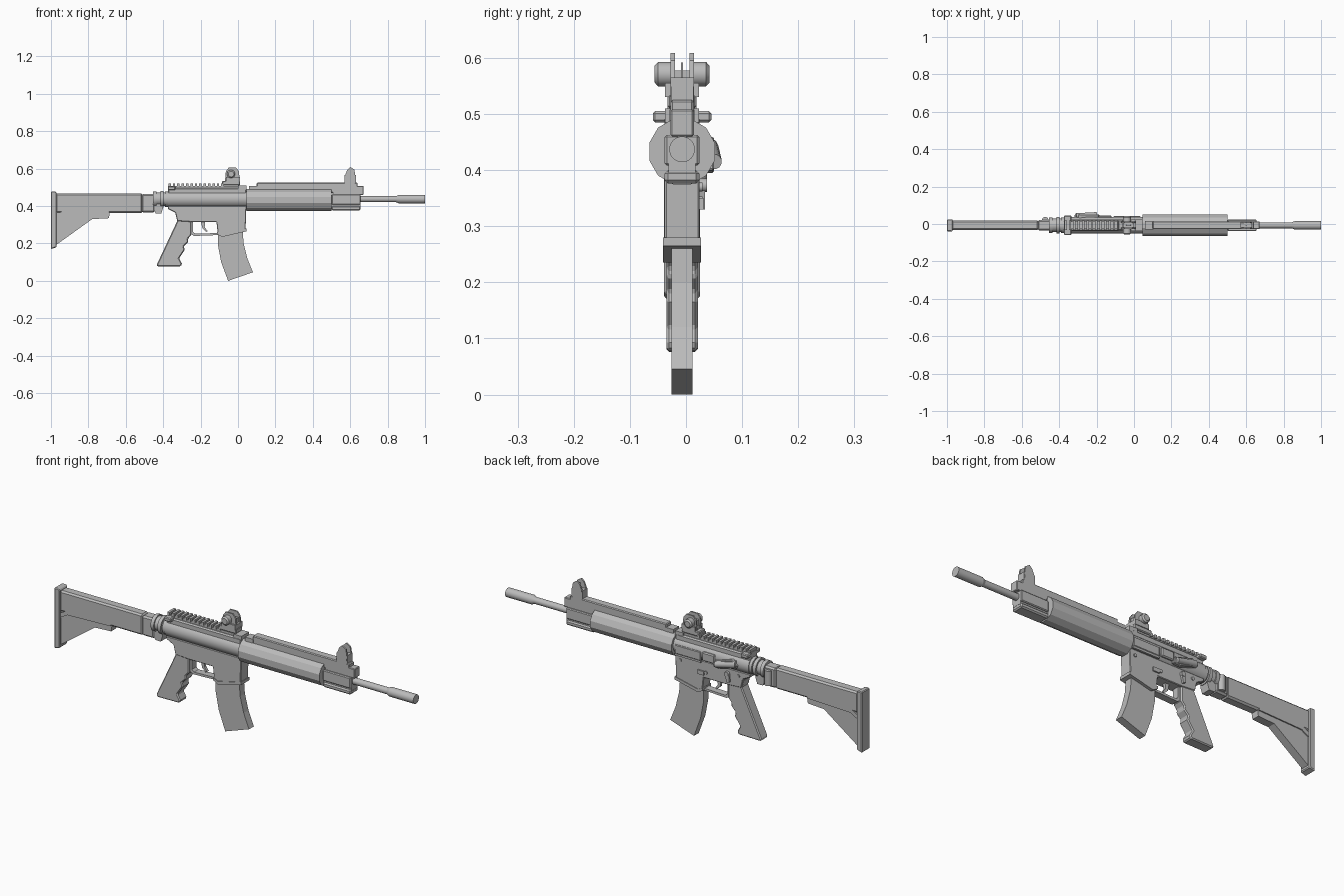
import bpy, bmesh, math
from mathutils import Matrix, Vector

MID = -0.007   # centre plane of the body
BORE = 0.437   # height of the barrel axis

cube = bpy.data.objects.get("Cube")
if cube:
    bpy.data.objects.remove(cube, do_unlink=True)

grey = bpy.data.materials.new("plain grey")
grey.use_nodes = True
COLOUR = (0.5, 0.5, 0.5, 1)
grey.diffuse_color = COLOUR
grey.node_tree.nodes["Principled BSDF"].inputs["Base Color"].default_value = COLOUR


def finish(name, bm, bevel=0.0, smooth=False):
    """Turn a bmesh into a named, coloured object."""
    bmesh.ops.recalc_face_normals(bm, faces=bm.faces)
    mesh = bpy.data.meshes.new(name)
    bm.to_mesh(mesh)
    bm.free()
    mesh.materials.append(grey)
    obj = bpy.data.objects.new(name, mesh)
    bpy.context.collection.objects.link(obj)
    if bevel:
        mod = obj.modifiers.new("chamfer", "BEVEL")
        mod.width, mod.segments = bevel, 1
        mod.limit_method, mod.angle_limit = "ANGLE", math.radians(50)
    if smooth:
        bpy.ops.object.select_all(action="DESELECT")
        obj.select_set(True)
        bpy.context.view_layer.objects.active = obj
        bpy.ops.object.shade_smooth_by_angle(angle=math.radians(35))
    return obj


def plate(name, points, half, offset=0.0, bevel=0.0):
    """Side outline (x, z) given thickness across the body."""
    bm = bmesh.new()
    low = MID + offset - half
    face = bm.faces.new([bm.verts.new((x, low, z)) for x, z in points])
    grown = bmesh.ops.extrude_face_region(bm, geom=[face])["geom"]
    moved = [v for v in grown if isinstance(v, bmesh.types.BMVert)]
    bmesh.ops.translate(bm, verts=moved, vec=(0, 2 * half, 0))
    return finish(name, bm, bevel)


def block(name, x0, x1, z0, z1, half, offset=0.0, bevel=0.0):
    return plate(name, [(x0, z0), (x1, z0), (x1, z1), (x0, z1)], half, offset, bevel)


def rod(name, start, end, radius, tip=None, sides=20, smooth=True):
    """Cylinder or cone between two points."""
    a, b = Vector(start), Vector(end)
    axis = b - a
    bm = bmesh.new()
    turn = axis.to_track_quat("Z", "Y").to_matrix().to_4x4()
    spin = Matrix.Rotation(math.pi / sides, 4, "Z")
    bmesh.ops.create_cone(bm, cap_ends=True, segments=sides, radius1=radius,
                          radius2=radius if tip is None else tip, depth=axis.length,
                          matrix=Matrix.Translation((a + b) / 2) @ turn @ spin)
    return finish(name, bm, smooth=smooth)


def tube(name, x0, x1, radius, tip=None, sides=20, smooth=True, z=BORE):
    return rod(name, (x0, MID, z), (x1, MID, z), radius, tip, sides, smooth)


def cross(name, x, z, y0, y1, radius, tip=None, sides=16):
    return rod(name, (x, y0, z), (x, y1, z), radius, tip, sides)


# Shoulder stock
plate("butt_plate", [(-1, .17), (-.97, .18), (-.97, .47), (-.975, .478), (-1, .478)],
      .032, bevel=.004)
block("stock_body", -.975, -.51, .363, .468, .026, bevel=.008)
plate("stock_web", [(-.975, .19), (-.78, .33), (-.69, .335), (-.685, .37), (-.975, .37)], .02)
plate("stock_side_rib", [(-.975, .33), (-.93, .355), (-.69, .363), (-.69, .372),
                         (-.94, .372), (-.975, .352)], .026)
block("stock_front", -.515, -.445, .365, .465, .028, bevel=.008)
plate("stock_hinge", [(-.45, .38), (-.44, .36), (-.41, .36), (-.40, .39), (-.41, .45),
                      (-.45, .45)], .024)
rod("hinge_pin", (-.475, .02, .375), (-.475, .02, .45), .018, sides=12)

# Rings joining stock and receiver
tube("buffer_neck", -.45, -.36, .036)
for i, x in enumerate((-.455, -.415, -.39)):
    tube(f"buffer_ring_{i}", x, x + .018, .042 + .003 * (i % 2))

# Upper receiver
tube("upper_receiver", -.375, .045, .046, sides=16)
block("receiver_top", -.375, .045, .44, .497, .031, bevel=.006)
block("charging_handle", -.375, -.335, .485, .505, .052, bevel=.004)
block("rail_base", -.375, .0, .49, .508, .021)
for i in range(13):
    x = -.372 + i * .0235
    block(f"rail_tooth_{i}", x, x + .013, .504, .521, .026)
block("receiver_front_collar", .0, .045, .485, .51, .03)

# Lower receiver, magazine well and grip
plate("lower_receiver", [(-.375, .40), (-.375, .385), (-.335, .365), (-.325, .32),
                         (-.25, .315), (-.115, .315), (-.108, .25), (-.085, .24),
                         (.04, .27), (.045, .40)], .031, bevel=.003)
plate("magazine_well_lip", [(-.112, .25), (-.085, .235), (.045, .265), (.045, .28),
                            (-.085, .25), (-.112, .263)], .034)
plate("magazine", [(-.107, .26), (-.107, .19), (-.09, .10), (-.053, .0), (.08, .046),
                   (.05, .12), (.03, .20), (.025, .27)], .019)
plate("pistol_grip", [(-.335, .36), (-.325, .32), (-.435, .085), (-.43, .076), (-.305, .078),
                      (-.30, .093), (-.315, .12), (-.285, .165), (-.29, .185), (-.265, .21),
                      (-.268, .225), (-.25, .245), (-.25, .34)], .028, bevel=.005)
plate("trigger_guard", [(-.252, .32), (-.252, .25), (-.235, .24), (-.105, .245), (-.105, .256),
                        (-.228, .252), (-.24, .262), (-.24, .32)], .018)
plate("trigger", [(-.20, .32), (-.19, .28), (-.17, .262), (-.163, .266), (-.178, .288),
                  (-.175, .32)], .007)

# Controls on the left side
plate("bolt_lever", [(-.32, .435), (-.29, .46), (-.19, .43), (-.185, .40), (-.22, .395),
                     (-.30, .42)], .01, .047, bevel=.003)
rod("forward_assist", (-.31, .04, .44), (-.20, .05, .415), .018, .014, sides=12)
block("port_deflector", -.19, -.12, .41, .455, .008, .045, bevel=.005)
block("ejection_port_cover", -.11, .035, .405, .45, .006, .043, bevel=.003)
block("port_hinge", -.11, .035, .395, .405, .005, .042)
plate("selector_lever", [(-.262, .375), (-.265, .335), (-.25, .33), (-.24, .375)], .005, .036)
cross("selector_pivot", -.25, .373, .02, .037, .012)
for x, z in ((-.31, .375), (-.13, .345), (.015, .37)):
    cross("receiver_pin", x, z, .02, .029, .008)
block("magazine_release", -.12, -.085, .33, .35, .004, .034)

# Handguard and upper bar
tube("handguard", .045, .50, .0605, sides=12, smooth=False, z=.433)
block("handguard_bar_rear", .06, .105, .47, .508, .022)
block("handguard_bar", .10, .64, .47, .525, .021, bevel=.004)

# Front block with its sight
block("front_block_lower", .50, .655, .376, .40, .031, bevel=.006)
block("front_block_waist", .50, .655, .395, .415, .024)
block("front_block", .50, .655, .408, .463, .031, bevel=.004)
block("front_block_top", .505, .672, .46, .508, .021, bevel=.003)
block("front_sight_base", .57, .63, .50, .565, .02)
for side in (-1, 1):
    plate("front_sight_ear", [(.57, .51), (.573, .565), (.585, .595), (.60, .609), (.622, .595),
                              (.628, .56), (.625, .51)], .004, side * .017)
block("front_sight_post", .595, .605, .56, .592, .002)

# Barrel and muzzle
tube("barrel", .50, .87, .0165)
tube("muzzle_shoulder", .845, .86, .0165, .023)
tube("muzzle", .86, 1, .023)

# Rear sight
block("rear_sight_clamp", -.085, .012, .51, .535, .026, bevel=.004)
block("rear_sight_base", -.065, .01, .53, .555, .03)
block("rear_sight_block", -.06, .0, .55, .578, .014)
for side in (-1, 1):
    plate("rear_sight_ear", [(-.07, .53), (-.065, .585), (-.05, .605), (-.01, .605), (.005, .585),
                             (.01, .53)], .004, side * .017)
    inner, outer = MID + side * .02, MID + side * .043
    cross("rear_sight_knob", -.037, .571, inner, outer, .022)
    cross("rear_sight_knob_cap", -.037, .571, outer, MID + side * .049, .022, .015)
cross("rear_sight_aperture", -.03, .578, MID - .002, MID + .002, .014)
